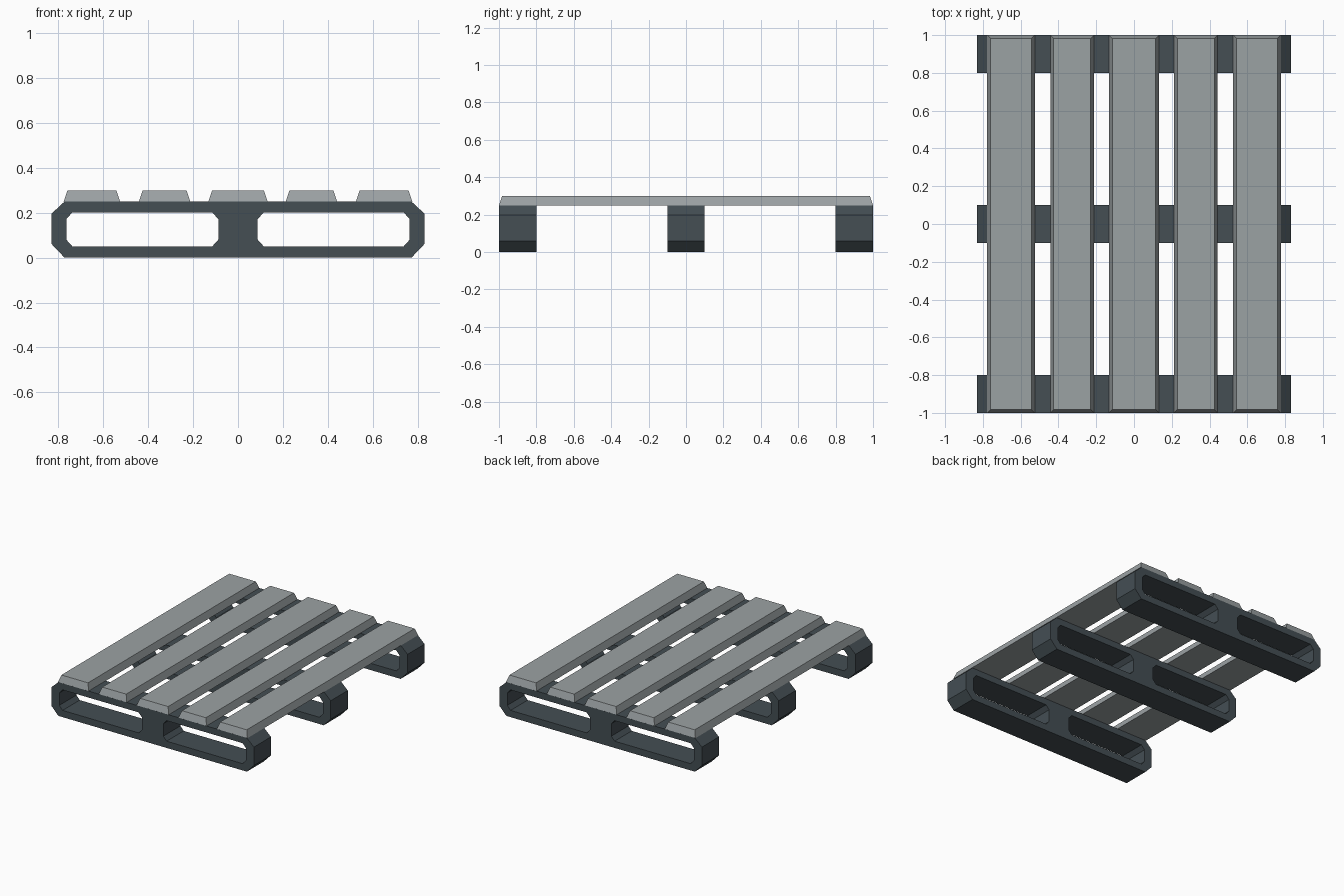
import bpy, bmesh, math
from mathutils import Matrix

if "Cube" in bpy.data.objects:
    bpy.data.objects.remove(bpy.data.objects["Cube"])


def material(name, color):
    m = bpy.data.materials.new(name)
    m.diffuse_color = (*color, 1)
    m.use_nodes = True
    m.node_tree.nodes["Principled BSDF"].inputs["Base Color"].default_value = m.diffuse_color
    return m


dark = material("dark slate grey", (0.058, 0.077, 0.088))
light = material("light grey", (0.33, 0.36, 0.37))


def chamfered(x0, x1, z0, z1, cx, c_bottom, c_top):
    """Rectangle outline with cut corners."""
    return [(x0 + cx, z0), (x1 - cx, z0), (x1, z0 + c_bottom), (x1, z1 - c_top),
            (x1 - cx, z1), (x0 + cx, z1), (x0, z1 - c_top), (x0, z0 + c_bottom)]


# Runner profile: chamfered bar with two fork openings
curve = bpy.data.curves.new("runner_profile", 'CURVE')
curve.dimensions = '2D'
curve.fill_mode = 'BOTH'
curve.extrude = 0.1
for loop in (chamfered(-0.83, 0.83, 0, 0.25, 0.057, 0.06, 0.053),
             chamfered(-0.765, -0.088, 0.05, 0.202, 0.027, 0.03, 0.03),
             chamfered(0.088, 0.765, 0.05, 0.202, 0.027, 0.03, 0.03)):
    s = curve.splines.new('POLY')
    s.points.add(len(loop) - 1)
    for p, (x, z) in zip(s.points, loop):
        p.co = (x, z, 0, 1)
    s.use_cyclic_u = True

profile = bpy.data.objects.new("runner_profile", curve)
bpy.context.collection.objects.link(profile)
bpy.context.view_layer.update()
deps = bpy.context.evaluated_depsgraph_get()
runner_mesh = bpy.data.meshes.new_from_object(profile.evaluated_get(deps))
bpy.data.objects.remove(profile)

bm = bmesh.new()
bm.from_mesh(runner_mesh)
bmesh.ops.remove_doubles(bm, verts=bm.verts, dist=1e-4)
bmesh.ops.transform(bm, matrix=Matrix.Rotation(math.pi / 2, 4, 'X'), verts=bm.verts)
bmesh.ops.recalc_face_normals(bm, faces=bm.faces)
for f in bm.faces:
    f.smooth = False
bm.to_mesh(runner_mesh)
bm.free()
runner_mesh.materials.clear()
runner_mesh.materials.append(dark)

# Three runners
for name, y in (("front_runner", -0.9), ("middle_runner", 0), ("back_runner", 0.9)):
    ob = bpy.data.objects.new(name, runner_mesh)
    ob.location.y = y
    bpy.context.collection.objects.link(ob)


# Deck boards: boxes with the top tapered inward on all sides
def board(name, x, width, inset=0.017):
    bm = bmesh.new()
    bmesh.ops.create_cube(bm, size=1)
    for v in bm.verts:
        top = v.co.z > 0
        d = inset if top else 0
        v.co = (math.copysign(width / 2 - d, v.co.x),
                math.copysign(1 - d, v.co.y),
                0.30 if top else 0.249)
    me = bpy.data.meshes.new(name)
    bm.to_mesh(me)
    bm.free()
    me.materials.append(light)
    ob = bpy.data.objects.new(name, me)
    ob.location.x = x
    bpy.context.collection.objects.link(ob)


board("centre_board", 0, 0.264)
for side, sx in (("left", -1), ("right", 1)):
    board(side + "_inner_board", sx * 0.327, 0.23)
    board(side + "_outer_board", sx * 0.651, 0.252)
